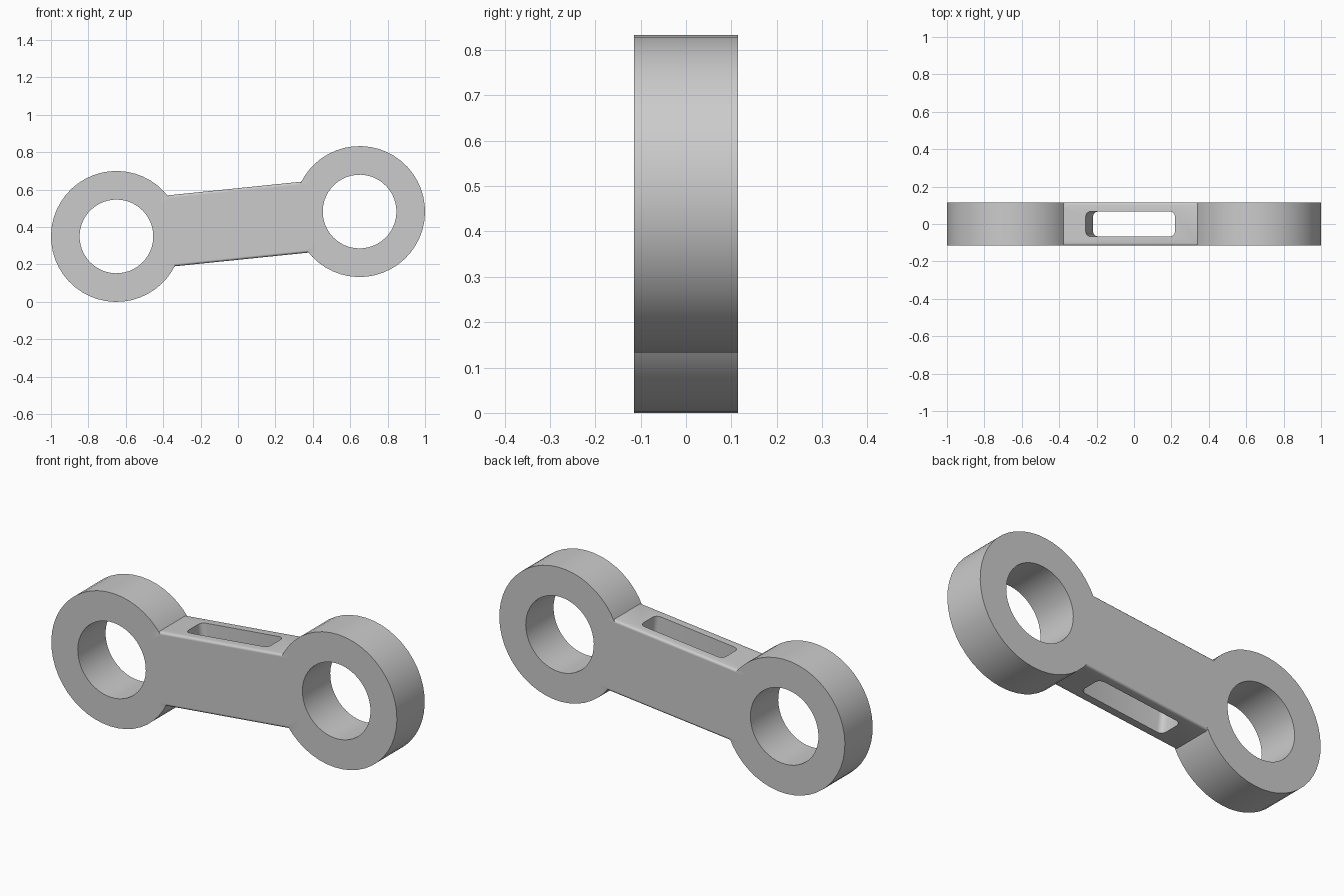
import bpy, bmesh, math
from mathutils import Matrix

if "Cube" in bpy.data.objects:
    bpy.data.objects.remove(bpy.data.objects["Cube"])

HALF = 0.115                       # half thickness along y
TILT = math.atan2(0.133, 1.30)     # slope of the link
ARM = math.hypot(0.65, 0.0665)     # hub distance from the middle
R_OUT, R_IN, N = 0.35, 0.197, 48


def finish(name, bm):
    bmesh.ops.recalc_face_normals(bm, faces=bm.faces)
    me = bpy.data.meshes.new(name)
    bm.to_mesh(me)
    bm.free()
    ob = bpy.data.objects.new(name, me)
    bpy.context.collection.objects.link(ob)
    return ob


def box(name, sx, sy, sz, axis, radius, segs):
    """Box whose edges parallel to one axis are rounded."""
    bm = bmesh.new()
    bmesh.ops.create_cube(bm, size=1, matrix=Matrix.Diagonal((sx, sy, sz, 1)))
    edges = [e for e in bm.edges
             if abs((e.verts[0].co - e.verts[1].co)[axis]) > 1e-4]
    bmesh.ops.bevel(bm, geom=edges, offset=radius, segments=segs,
                    profile=0.5, affect='EDGES')
    return finish(name, bm)


def ring(name, cx):
    """Thick ring with its hole along y."""
    bm = bmesh.new()
    loops = []
    for r, y in ((R_OUT, -HALF), (R_OUT, HALF), (R_IN, HALF), (R_IN, -HALF)):
        loops.append([bm.verts.new((cx + r * math.cos(2 * math.pi * i / N), y,
                                    r * math.sin(2 * math.pi * i / N)))
                      for i in range(N)])
    for k in range(4):
        a, b = loops[k], loops[(k + 1) % 4]
        for i in range(N):
            j = (i + 1) % N
            bm.faces.new((a[i], a[j], b[j], b[i]))
    return finish(name, bm)


# central bar with rounded long edges
link = box("link_body", 0.84, 2 * HALF, 0.381, 0, 0.012, 3)

# slot through the bar, and the two end hubs
steps = [(box("slot_cutter", 0.48, 0.134, 0.6, 2, 0.028, 4), 'DIFFERENCE'),
         (ring("left_hub", -ARM), 'UNION'),
         (ring("right_hub", ARM), 'UNION')]

bpy.context.view_layer.objects.active = link
for ob, op in steps:
    m = link.modifiers.new(ob.name, 'BOOLEAN')
    m.object, m.operation, m.solver = ob, op, 'EXACT'
    bpy.ops.object.modifier_apply(modifier=m.name)
    bpy.data.objects.remove(ob)

# tilt into place, resting on the lower hub
link.data.transform(Matrix.Translation((0, 0, 0.4165))
                    @ Matrix.Rotation(-TILT, 4, 'Y'))
bpy.ops.object.select_all(action='DESELECT')
link.select_set(True)
bpy.ops.object.shade_smooth_by_angle(angle=math.radians(35))
